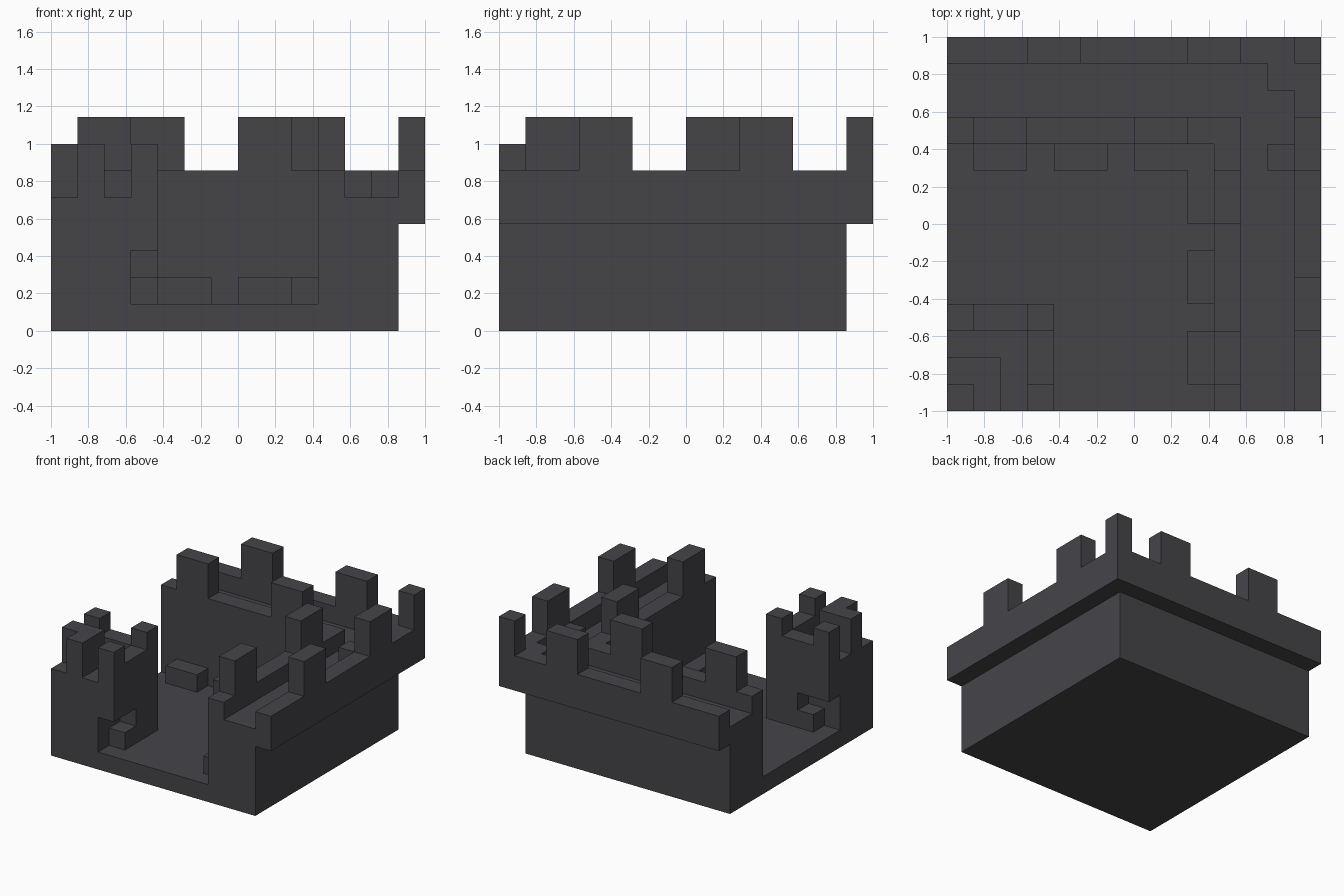
import bpy, bmesh

if "Cube" in bpy.data.objects:
    bpy.data.objects.remove(bpy.data.objects["Cube"], do_unlink=True)

U = 1 / 7  # one building block

stone = bpy.data.materials.new("dark_stone")
stone.use_nodes = True
colour = (0.06, 0.058, 0.066, 1)
stone.diffuse_color = colour
stone.node_tree.nodes["Principled BSDF"].inputs["Base Color"].default_value = colour


def prism(name, plan, low, high):
    """Extrude a flat plan, given in blocks, between two heights."""
    bm = bmesh.new()
    base = bm.faces.new([bm.verts.new((x * U, y * U, low * U)) for x, y in plan])
    top = bmesh.ops.extrude_face_region(bm, geom=[base])["geom"]
    bmesh.ops.translate(bm, vec=(0, 0, (high - low) * U),
                        verts=[v for v in top if isinstance(v, bmesh.types.BMVert)])
    bmesh.ops.recalc_face_normals(bm, faces=bm.faces)
    mesh = bpy.data.meshes.new(name)
    bm.to_mesh(mesh)
    bm.free()
    mesh.materials.append(stone)
    obj = bpy.data.objects.new(name, mesh)
    bpy.context.collection.objects.link(obj)


def box(name, x0, x1, y0, y1, low, high):
    prism(name, [(x0, y0), (x1, y0), (x1, y1), (x0, y1)], low, high)


def twin(name, x0, x1, y0, y1, low, high):
    """A box and its twin mirrored across the diagonal."""
    box(name + "_back", x0, x1, y0, y1, low, high)
    box(name + "_side", y0, y1, x0, x1, low, high)


def corner_wall(name, inner, outer, low, high, end=-7):
    """An L-shaped wall along the back and left sides."""
    prism(name, [(end, inner), (inner, inner), (inner, end),
                 (outer, end), (outer, outer), (end, outer)], low, high)


# Foundation and the L-shaped rampart
box("foundation", -7, 6, -7, 6, 0, 1)
corner_wall("rampart", 3, 6, 1, 5)
corner_wall("inner_parapet", 3, 4, 5, 6)
corner_wall("overhanging_parapet", 6, 7, 4, 6)

# Merlons on the rampart
for start in (-6, 0):
    twin("inner_merlon", start, start + 2, 3, 4, 6, 8)
for start in (-4, 2):
    twin("outer_merlon", start, start + 2, 6, 7, 6, 8)
box("corner_merlon", 6, 7, 6, 7, 6, 8)

# Blocks on the walkway
box("walkway_corner_block", 5, 6, 5, 6, 5, 6)
box("walkway_block", 5, 6, 2, 3, 5, 6)

# Rubble at the foot of the inner walls
for start in (-6, -3):
    twin("wall_foot_block", start, start + 2, 2, 3, 1, 2)
corner_wall("corner_foot_block", 2, 3, 1, 2, end=0)

# Corner tower with a recess at each doorway
prism("tower_base", [(-7, -7), (-4, -7), (-4, -5), (-3, -5), (-3, -3),
                     (-5, -3), (-5, -4), (-7, -4)], 1, 3)
box("tower_body", -7, -3, -7, -3, 3, 5)
twin("doorway_block", -6, -5, -4, -3, 1, 2)

# Tower crown
corner_wall("tower_parapet", -4, -3, 5, 6)
twin("tower_post", -7, -6, -4, -3, 6, 7)
box("tower_corner_post", -4, -3, -4, -3, 6, 7)
corner_wall("tower_corner_merlon", -6, -5, 5, 7)
